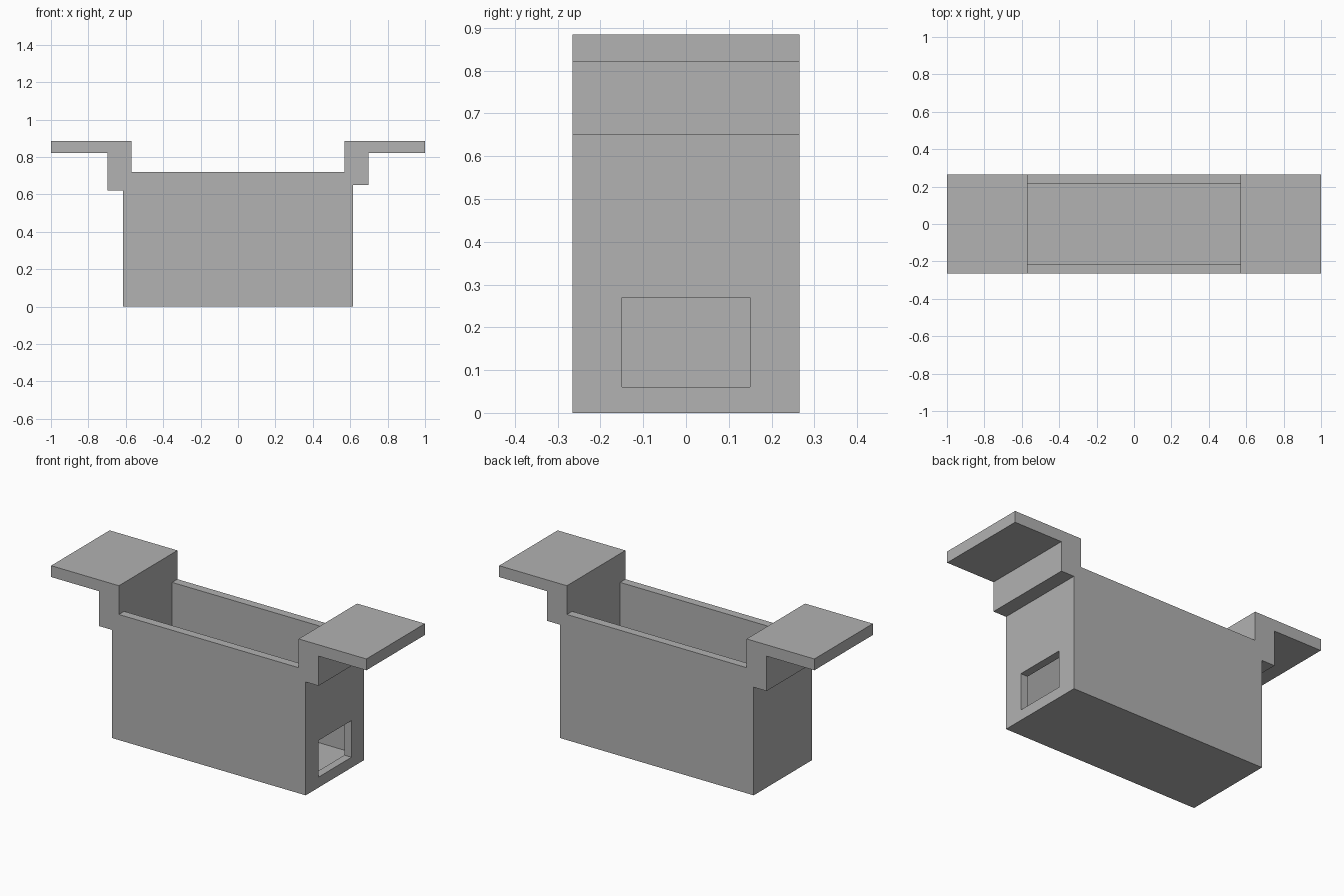
import bpy
import bmesh
from mathutils import Vector

cube = bpy.data.objects.get("Cube")
if cube:
    bpy.data.objects.remove(cube, do_unlink=True)

grey = bpy.data.materials.new("plain grey")
grey.use_nodes = True
colour = (0.445, 0.445, 0.445, 1)
grey.diffuse_color = colour
grey.node_tree.nodes["Principled BSDF"].inputs["Base Color"].default_value = colour


def extrude(name, points, offset):
    """Closed solid from a 3D outline swept along an offset."""
    bm = bmesh.new()
    face = bm.faces.new([bm.verts.new(p) for p in points])
    swept = bmesh.ops.extrude_face_region(bm, geom=[face], use_keep_orig=True)
    verts = [g for g in swept["geom"] if isinstance(g, bmesh.types.BMVert)]
    bmesh.ops.translate(bm, verts=verts, vec=Vector(offset))
    bmesh.ops.recalc_face_normals(bm, faces=bm.faces)
    mesh = bpy.data.meshes.new(name)
    bm.to_mesh(mesh)
    bm.free()
    mesh.materials.append(grey)
    obj = bpy.data.objects.new(name, mesh)
    bpy.context.collection.objects.link(obj)
    return obj


def cut(target, cutter):
    """Subtract the cutter, then remove it."""
    cutter.hide_render = True
    mod = target.modifiers.new("cut", "BOOLEAN")
    mod.operation = "DIFFERENCE"
    mod.solver = "EXACT"
    mod.object = cutter
    bpy.context.view_layer.objects.active = target
    bpy.ops.object.modifier_apply(modifier=mod.name)
    bpy.data.objects.remove(cutter, do_unlink=True)


half_depth, top, wing_under = 0.265, 0.885, 0.82
wall_x, step_x = 0.615, 0.697


def end_outline(side, step_z):
    """Stepped hanger outline of one end, from the base upward."""
    steps = [(wall_x, 0), (wall_x, step_z), (step_x, step_z),
             (step_x, wing_under), (1, wing_under), (1, top)]
    return [(side * x, -half_depth, z) for x, z in steps]


# Box with a hanging wing at each end
outline = end_outline(1, 0.65) + end_outline(-1, 0.62)[::-1]
box = extrude("hanging_box", outline, (0, 2 * half_depth, 0))

# Open cavity with the lowered long rims, as one T-shaped cutter
inner_x, inner_y, floor, rim = 0.57, 0.217, 0.05, 0.72
half = [(inner_y, floor), (inner_y, rim), (0.5, rim), (0.5, 1.2)]
section = half + [(-y, z) for y, z in reversed(half)]
cut(box, extrude("cavity_cutter", [(-inner_x, y, z) for y, z in section],
                 (2 * inner_x, 0, 0)))

# Window through the left end wall
window = [(-0.15, 0.06), (0.15, 0.06), (0.15, 0.27), (-0.15, 0.27)]
cut(box, extrude("window_cutter", [(0.5, y, z) for y, z in window], (0.3, 0, 0)))
